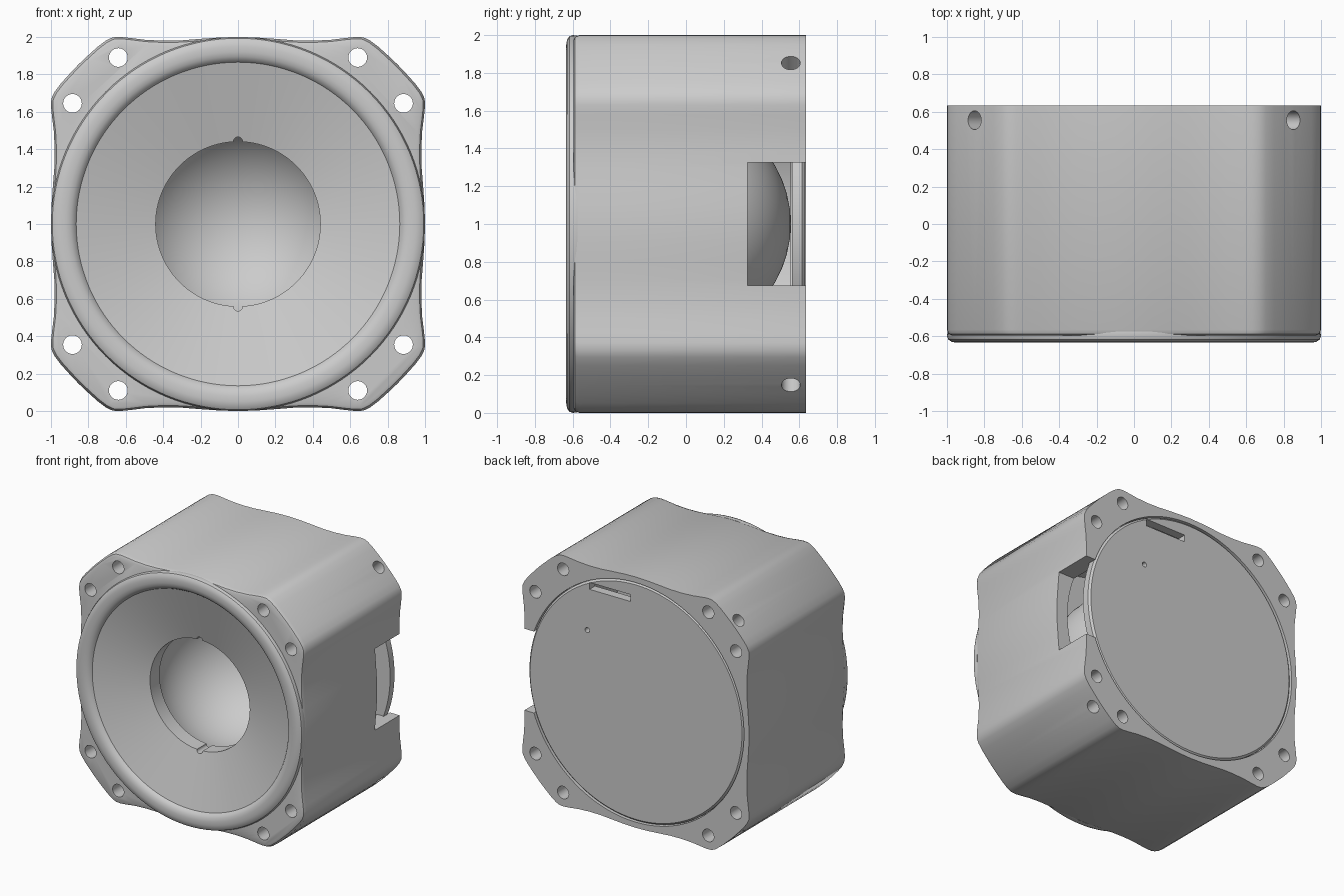
import bpy, bmesh, math
from mathutils import Vector, Matrix

if "Cube" in bpy.data.objects:
    bpy.data.objects.remove(bpy.data.objects["Cube"])

SEG = 128


def finish(name, bm):
    bmesh.ops.recalc_face_normals(bm, faces=bm.faces)
    me = bpy.data.meshes.new(name)
    bm.to_mesh(me)
    bm.free()
    ob = bpy.data.objects.new(name, me)
    bpy.context.collection.objects.link(ob)
    return ob


def revolve(name, profile):
    """Spin a closed (radius, y) profile around the y axis at z = 1."""
    bm = bmesh.new()
    rings = []
    for r, y in profile:
        if r == 0:
            rings.append([bm.verts.new((0, y, 1))] * SEG)
        else:
            rings.append([bm.verts.new((r * math.sin(i * math.tau / SEG), y,
                                        1 + r * math.cos(i * math.tau / SEG))) for i in range(SEG)])
    for a, b in zip(rings, rings[1:] + rings[:1]):
        for i in range(SEG):
            j = (i + 1) % SEG
            vs = list(dict.fromkeys((a[i], a[j], b[j], b[i])))
            if len(vs) > 2:
                bm.faces.new(vs)
    return finish(name, bm)


def rod(start, end, r, seg=24):
    start, end = Vector(start), Vector(end)
    d = end - start
    bm = bmesh.new()
    m = Matrix.Translation((start + end) / 2) @ d.to_track_quat('Z', 'Y').to_matrix().to_4x4()
    bmesh.ops.create_cone(bm, cap_ends=True, segments=seg, radius1=r, radius2=r,
                          depth=d.length, matrix=m)
    return finish("cutter", bm)


def box(lo, hi):
    lo, hi = Vector(lo), Vector(hi)
    bm = bmesh.new()
    bmesh.ops.create_cube(bm, size=1, matrix=Matrix.Translation((lo + hi) / 2)
                          @ Matrix.Diagonal((*(hi - lo), 1)))
    return finish("cutter", bm)


def cut(ob, cutter):
    cutter.hide_render = True
    mod = ob.modifiers.new("cut", 'BOOLEAN')
    mod.operation = 'DIFFERENCE'
    mod.solver = 'EXACT'
    mod.object = cutter
    bpy.context.view_layer.objects.active = ob
    bpy.ops.object.modifier_apply(modifier=mod.name)
    bpy.data.objects.remove(cutter)


def smooth(ob, angle=32):
    bpy.ops.object.select_all(action='DESELECT')
    ob.select_set(True)
    bpy.context.view_layer.objects.active = ob
    bpy.ops.object.shade_smooth_by_angle(angle=math.radians(angle))


# Outline of the housing: one eighth, mirrored to a quarter, turned four times
eighth = [(0, 1), (.1, .997), (.2, .99), (.3, .982), (.4, .98), (.5, .985), (.58, .995),
          (.63, 1), (.67, .998), (.705, .982), (.75, .948), (.80, .903), (.853, .853)]
quarter = eighth + [(z, x) for x, z in eighth[-2:0:-1]]
outline = []
for k in range(4):
    for x, z in quarter:
        for _ in range(k):
            x, z = z, -x
        outline.append((x, z))

# Housing with a softened front edge
bm = bmesh.new()
rings = [[bm.verts.new((x * s, y, 1 + z * s)) for x, z in outline]
         for y, s in ((-.595, .975), (-.588, .99), (-.565, 1), (.634, 1))]
n = len(outline)
for a, b in zip(rings, rings[1:]):
    for i in range(n):
        bm.faces.new((a[i], a[(i + 1) % n], b[(i + 1) % n], b[i]))
bm.faces.new(rings[0])
bm.faces.new(rings[-1])
housing = finish("housing", bm)

# Central bore, stepped at the back for the cover
cut(housing, revolve("cutter", [(0, -.8), (.9, -.8), (.9, .555), (.955, .555), (.955, .8), (0, .8)]))
# Side opening
cut(housing, box((.55, .325, .675), (1.2, .8, 1.325)))
# Corner screw holes and diagonal cross holes
for sx in (-1, 1):
    for sz in (-1, 1):
        for x, z in ((.64, .89), (.885, .645)):
            cut(housing, rod((sx * x, -.8, 1 + sz * z), (sx * x, .8, 1 + sz * z), .05))
        cut(housing, rod((sx * .74, .555, 1 + sz * .74), (sx * .95, .555, 1 + sz * .95), .05))
smooth(housing)

# Rolled front lip and shallow funnel
funnel = revolve("front_funnel", [
    (.9, -.575), (.997, -.575), (1, -.60), (.993, -.618), (.975, -.63), (.95, -.634),
    (.92, -.634), (.895, -.628), (.875, -.615), (.865, -.60),
    (.44, -.48), (.44, -.36), (.9, -.36)])
for z in (.56, 1.44):
    cut(funnel, rod((0, -.7, z), (0, -.2, z), .025))
smooth(funnel)

# Spherical bowl behind the opening
cy = -.06
prof = []
for R, order in ((.58, range(17)), (.615, range(16, -1, -1))):
    start = math.acos((-.36 - cy) / R)
    for i in order:
        t = start * (1 - i / 16)
        prof.append((0 if i == 16 else R * math.sin(t), cy + R * math.cos(t)))
smooth(revolve("inner_bowl", prof))

# Round back cover with pinhole and cable slot
cover = revolve("back_cover", [(0, .56), (.95, .56), (.95, .615), (.935, .63), (0, .63)])
cut(cover, rod((.43, .4, 1.46), (.43, .8, 1.46), .02, 16))
cut(cover, box((.05, .4, 1.79), (.41, .8, 1.845)))
smooth(cover)
